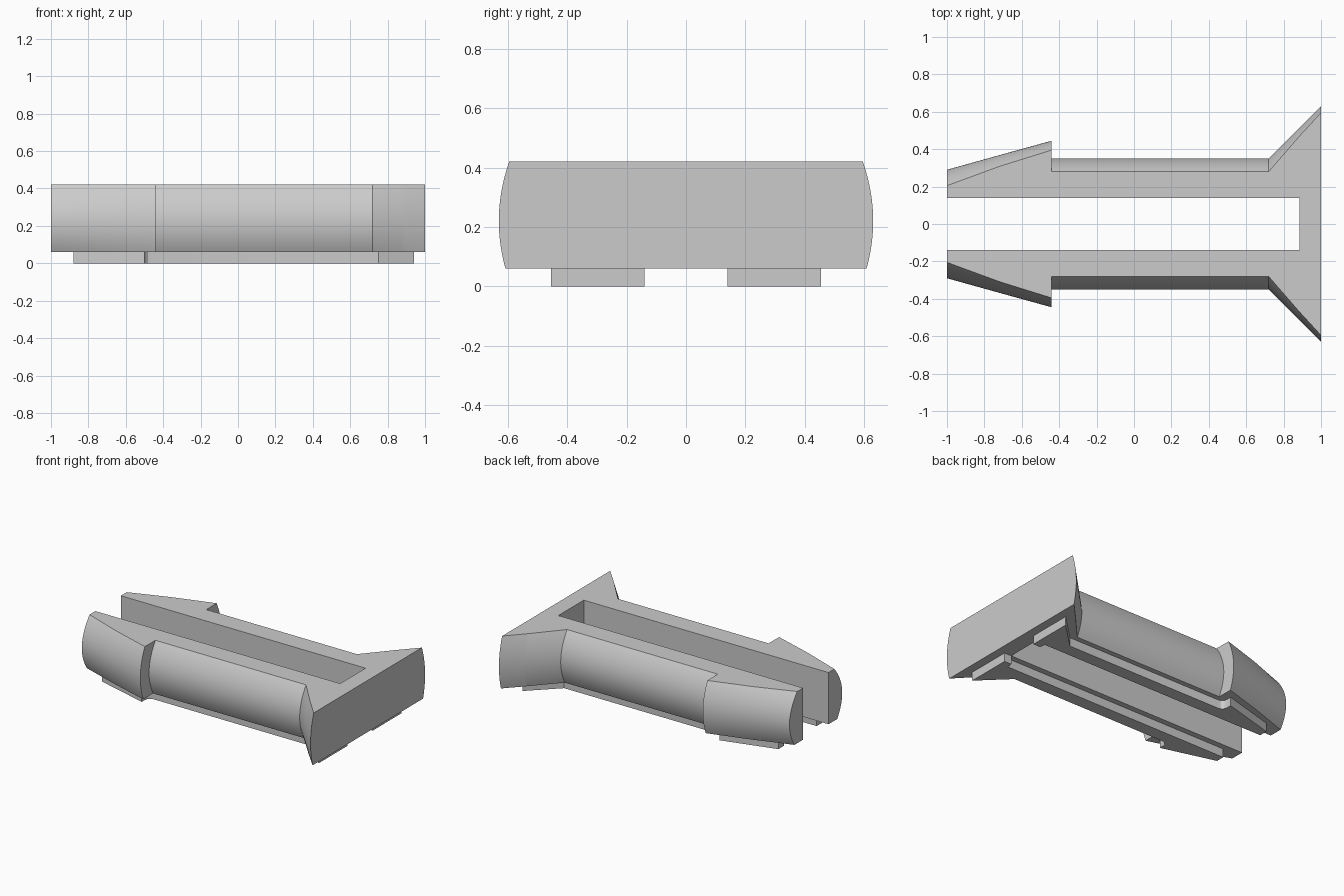
import bpy
import bmesh

cube = bpy.data.objects.get("Cube")
if cube:
    bpy.data.objects.remove(cube, do_unlink=True)

# Single grey finish
grey = bpy.data.materials.new("plain_grey")
grey.use_nodes = True
colour = (0.6, 0.6, 0.6, 1)
grey.diffuse_color = colour
grey.node_tree.nodes["Principled BSDF"].inputs["Base Color"].default_value = colour

BOTTOM, TOP, BULGE = 0.06, 0.42, 0.22
SLOT = 0.14
ARC = 20


def section(width, inset, inner):
    """Half cross-section: straight inner wall and bulged outer wall."""
    pts = [(inner, BOTTOM)]
    for i in range(ARC + 1):
        z = BOTTOM + (TOP - BOTTOM) * i / ARC
        pts.append((width - inset * ((z - BULGE) / (TOP - BULGE)) ** 2, z))
    return pts + [(inner, TOP)]


def finish(name, bm):
    """Make the object, mirror it across the slot and shade it."""
    bmesh.ops.recalc_face_normals(bm, faces=bm.faces)
    mesh = bpy.data.meshes.new(name)
    bm.to_mesh(mesh)
    bm.free()
    obj = bpy.data.objects.new(name, mesh)
    bpy.context.collection.objects.link(obj)
    mesh.materials.append(grey)
    mirror = obj.modifiers.new("other_side", "MIRROR")
    mirror.use_axis = (False, True, False)
    bpy.ops.object.select_all(action="DESELECT")
    obj.select_set(True)
    bpy.context.view_layer.objects.active = obj
    bpy.ops.object.shade_smooth_by_angle()
    return obj


# Forked body: tapered tips, straight arms, flared end with a bridge
# Each station: x, outer width, bulge depth, inner wall
stations = [
    (-1.0, 0.29, 0.085, SLOT),
    (-0.72, 0.368, 0.06, SLOT),
    (-0.441, 0.445, 0.05, SLOT),
    (-0.44, 0.35, 0.07, SLOT),
    (0.72, 0.35, 0.07, SLOT),
    (0.885, 0.515, 0.045, SLOT),
    (0.886, 0.516, 0.045, 0),
    (1.0, 0.63, 0.035, 0),
]
bm = bmesh.new()
rings = [[bm.verts.new((x, y, z)) for y, z in section(w, d, inner)]
         for x, w, d, inner in stations]
for a, b in zip(rings, rings[1:]):
    for i in range(len(a)):
        j = (i + 1) % len(a)
        bm.faces.new((a[i], a[j], b[j], b[i]))
bm.faces.new(rings[0])
bm.faces.new(rings[-1])
bmesh.ops.recalc_face_normals(bm, faces=bm.faces)
middle = [f for f in bm.faces if all(abs(v.co.y) < 1e-5 for v in f.verts)]
bmesh.ops.delete(bm, geom=middle, context="FACES_ONLY")
finish("forked_body", bm)

# Thin runner under each arm, following its outline
outline = [
    (0.94, SLOT), (0.94, 0.455), (0.75, 0.27), (-0.46, 0.27),
    (-0.48, 0.275), (-0.495, 0.29), (-0.5, 0.31), (-0.5, 0.345),
    (-0.88, 0.24), (-0.88, 0.18), (0.88, 0.18), (0.885, SLOT),
]
bm = bmesh.new()
base = bm.faces.new([bm.verts.new((x, y, 0)) for x, y in outline])
lift = bmesh.ops.extrude_face_region(bm, geom=[base], use_keep_orig=True)
bmesh.ops.translate(bm, vec=(0, 0, BOTTOM),
                    verts=[v for v in lift["geom"] if isinstance(v, bmesh.types.BMVert)])
finish("runner", bm)
